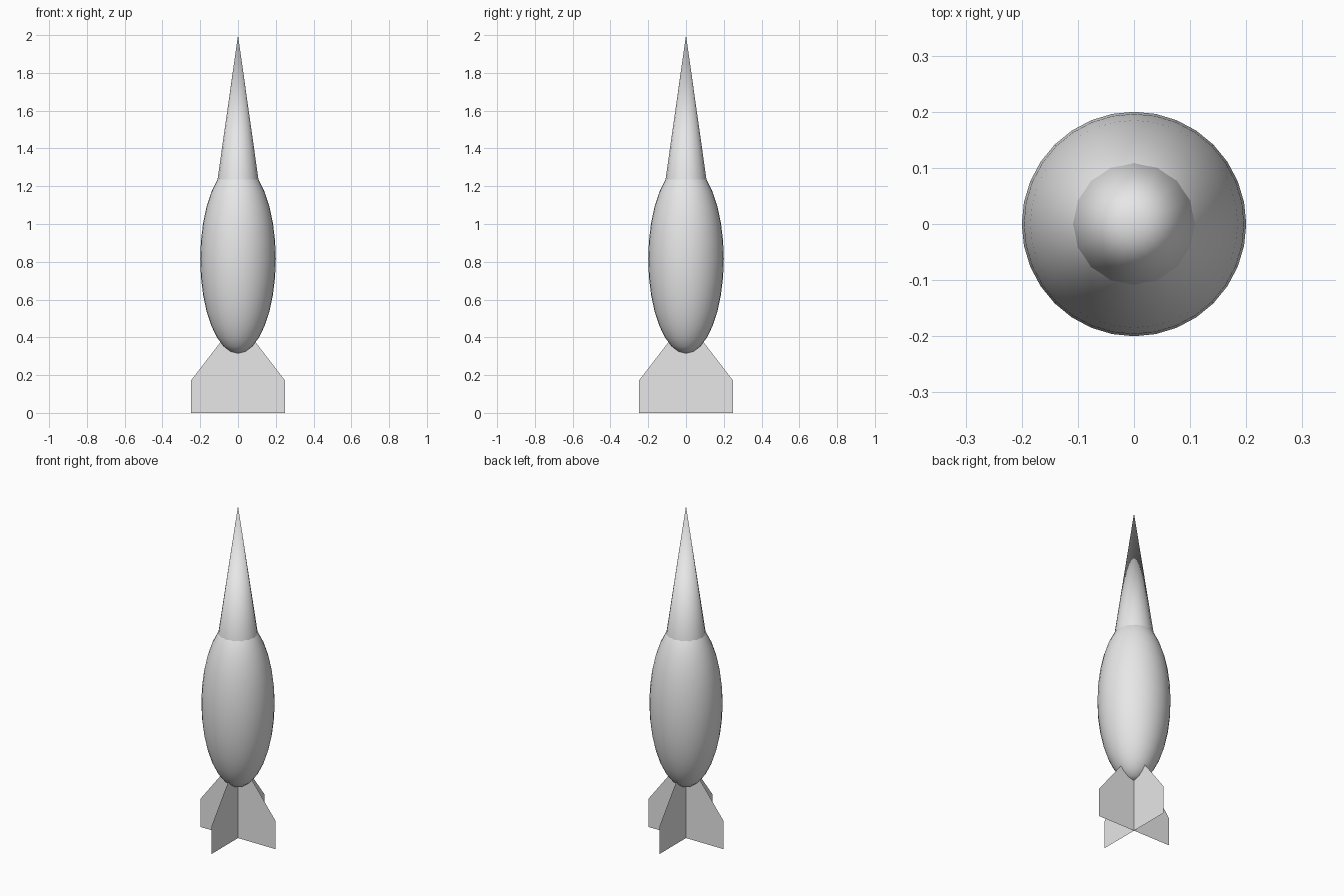
import bpy
import math

cube = bpy.data.objects.get("Cube")
if cube:
    bpy.data.objects.remove(cube, do_unlink=True)

# Single plain material
grey = bpy.data.materials.new("light_grey")
grey.use_nodes = True
grey.diffuse_color = (0.8, 0.8, 0.8, 1)
grey.node_tree.nodes["Principled BSDF"].inputs["Base Color"].default_value = (0.8, 0.8, 0.8, 1)


def finish(name):
    obj = bpy.context.object
    obj.name = name
    obj.data.materials.append(grey)
    bpy.ops.object.shade_smooth()
    return obj


# Body: stretched sphere
bpy.ops.mesh.primitive_uv_sphere_add(segments=32, ring_count=16, radius=1, location=(0, 0, 0.815))
body = finish("body")
body.scale = (0.2, 0.2, 0.5)

# Nose: tall cone sunk into the top of the body
base_z, tip_z = 1.21, 2.0
bpy.ops.mesh.primitive_cone_add(vertices=16, radius1=0.112, radius2=0, depth=tip_z - base_z,
                                end_fill_type='NOTHING', location=(0, 0, (base_z + tip_z) / 2))
finish("nose_cone")

# Fins: four thin plates meeting on the axis
profile = [(0, 0), (0.25, 0), (0.25, 0.17), (0.06, 0.417), (0, 0.417)]
fin_mesh = bpy.data.meshes.new("fin")
fin_mesh.from_pydata([(x, 0, z) for x, z in profile], [], [range(len(profile))])
fin_mesh.materials.append(grey)
for i, side in enumerate(("left", "back", "right", "front")):
    fin = bpy.data.objects.new(side + "_fin", fin_mesh)
    fin.rotation_euler.z = i * math.pi / 2
    bpy.context.collection.objects.link(fin)
